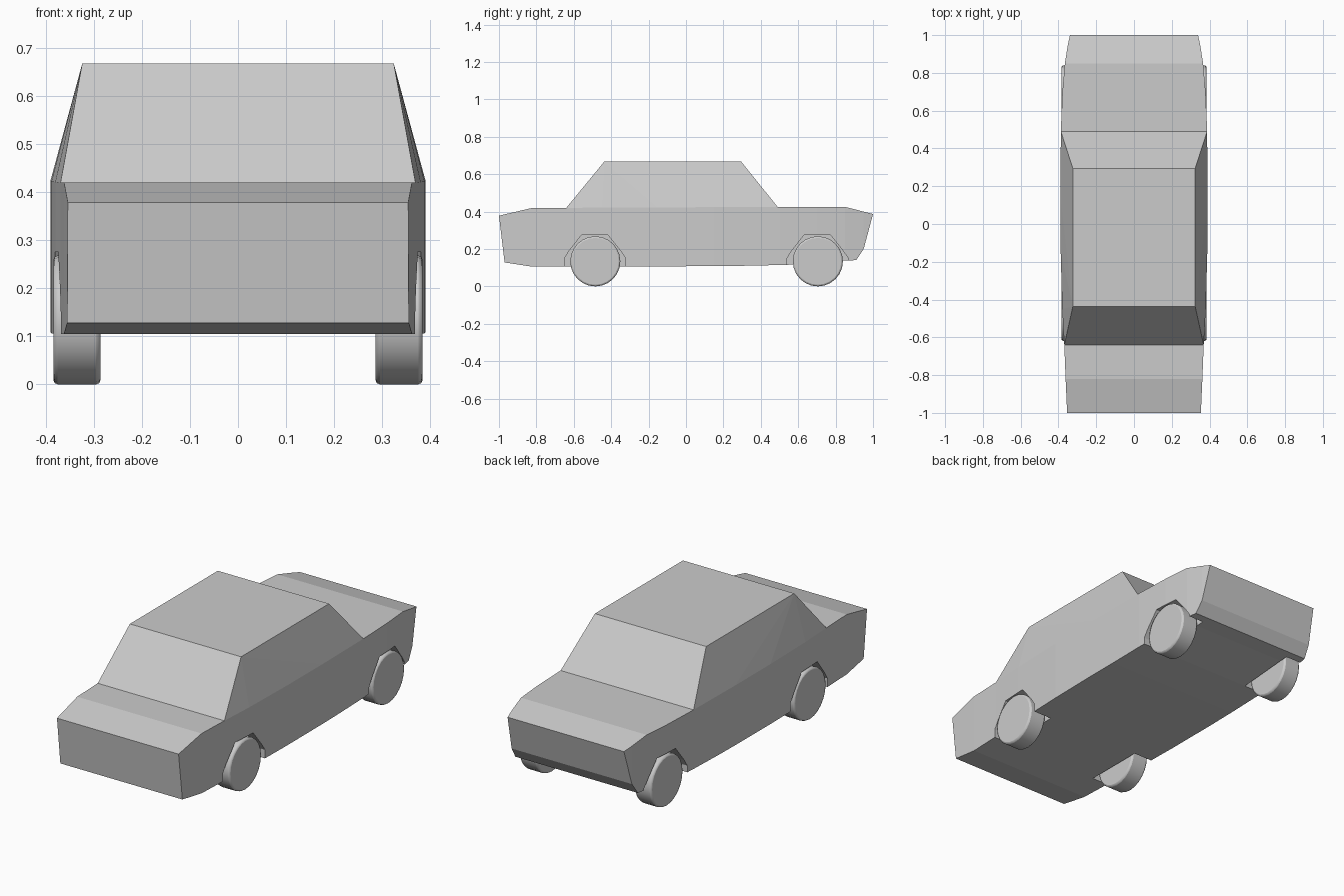
import bpy, bmesh, math
from mathutils import Vector

if "Cube" in bpy.data.objects:
    bpy.data.objects.remove(bpy.data.objects["Cube"])

grey = bpy.data.materials.new("plain grey")
grey.diffuse_color = (0.6, 0.6, 0.6, 1)
grey.use_nodes = True
grey.node_tree.nodes["Principled BSDF"].inputs["Base Color"].default_value = grey.diffuse_color

# plan outline: (y, half width)
PLAN = [(-1, .354), (-.82, .362), (-.64, .369), (-.45, .38), (-.15, .388), (.15, .39),
        (.5, .387), (.7, .379), (.85, .366), (.95, .35), (1, .339)]


def half_width(y):
    for (y0, w0), (y1, w1) in zip(PLAN, PLAN[1:]):
        if y <= y1:
            return w0 + (w1 - w0) * (y - y0) / (y1 - y0)
    return PLAN[-1][1]


def finish(name, bm):
    bmesh.ops.recalc_face_normals(bm, faces=bm.faces)
    me = bpy.data.meshes.new(name)
    bm.to_mesh(me)
    bm.free()
    me.materials.append(grey)
    ob = bpy.data.objects.new(name, me)
    bpy.context.collection.objects.link(ob)
    return ob


def prism(profile, x0, x1):
    bm = bmesh.new()
    f = bm.faces.new([bm.verts.new((x0, y, z)) for y, z in profile])
    ext = bmesh.ops.extrude_face_region(bm, geom=[f])
    for v in ext["geom"]:
        if isinstance(v, bmesh.types.BMVert):
            v.co.x = x1
    bmesh.ops.recalc_face_normals(bm, faces=bm.faces)
    return bm


# lower body: side profile extruded, then tapered in plan
side = [(-1, .378), (-.82, .42), (-.64, .42), (.49, .425), (.85, .425), (1, .387),
        (.95, .2), (.91, .14), (.82, .138), (.54, .115), (.3, .11), (-.33, .105),
        (-.82, .105), (-.97, .128)]
bm = prism(side, -1, 1)
for y, _ in PLAN[1:-1]:
    bmesh.ops.bisect_plane(bm, geom=bm.verts[:] + bm.edges[:] + bm.faces[:],
                           plane_co=(0, y, 0), plane_no=(0, 1, 0), dist=1e-5)
for v in bm.verts:
    v.co.x *= half_width(v.co.y)
body = finish("body", bm)

# wheel arches cut into both sides
WHEELS = {"front": -.485, "rear": .705}
ARCH = [(-.165, .0), (-.165, .15), (-.14, .19), (-.073, .275), (.067, .275),
        (.135, .19), (.162, .15), (.162, .0)]
for end, y in WHEELS.items():
    for tag, s in (("left", -1), ("right", 1)):
        cut = finish(f"{end}_{tag}_arch_cutter",
                     prism([(y + a, z) for a, z in ARCH], s * .275, s * .6))
        cut.hide_render = True
        cut.hide_set(True)
        mod = body.modifiers.new("arch", "BOOLEAN")
        mod.operation, mod.solver, mod.object = "DIFFERENCE", "EXACT", cut

# cabin: hull of the belt line and the roof corners
bm = bmesh.new()
for s in (-1, 1):
    for y in (-.64, -.45, -.15, .15, .49):
        bm.verts.new((s * half_width(y), y, .42 + .005 * (y + .64) / 1.13))
    for y in (-.437, .295):
        bm.verts.new((s * .324, y, .667))
bmesh.ops.convex_hull(bm, input=bm.verts[:])
bmesh.ops.dissolve_limit(bm, angle_limit=.01, verts=bm.verts[:], edges=bm.edges[:])
finish("cabin", bm)

# wheels
for end, y in WHEELS.items():
    for tag, s in (("left", -1), ("right", 1)):
        bpy.ops.mesh.primitive_cylinder_add(vertices=24, radius=.134, depth=.098,
                                            location=(s * .335, y, .134),
                                            rotation=(0, math.pi / 2, 0))
        w = bpy.context.object
        w.name = f"{end}_{tag}_wheel"
        w.data.materials.append(grey)
        b = w.modifiers.new("rounded rim", "BEVEL")
        b.width, b.segments, b.angle_limit = .009, 2, math.radians(40)
        bpy.ops.object.shade_smooth_by_angle(angle=math.radians(30))
